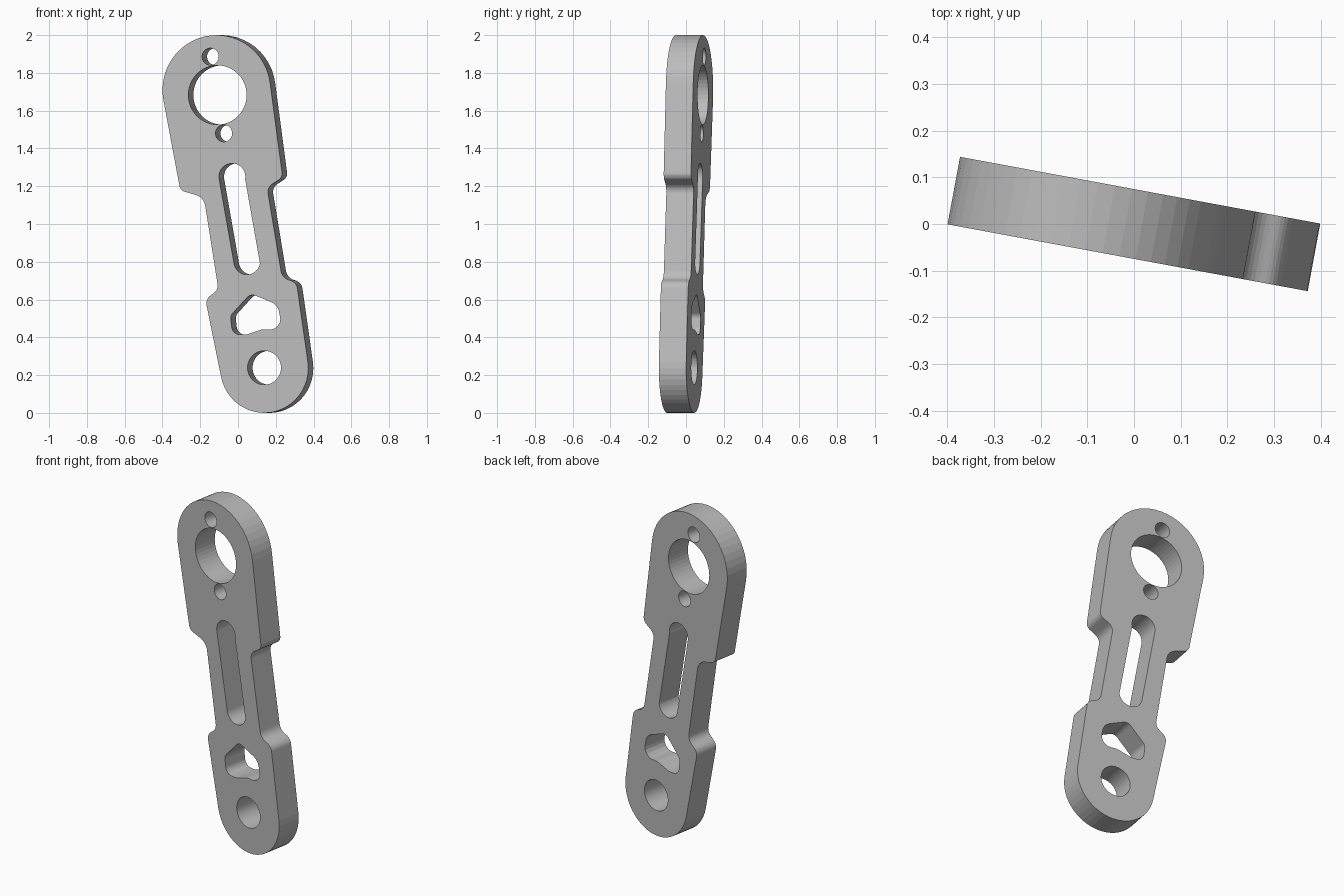
import bpy, bmesh
from math import cos, sin, tan, radians, pi, ceil
from mathutils import Vector

cube = bpy.data.objects.get("Cube")
if cube:
    bpy.data.objects.remove(cube, do_unlink=True)

THICKNESS = 0.147
TURN = radians(-10.5)


def arc(cx, cz, r, start, end):
    """Points on an arc, angles in degrees."""
    n = max(4, ceil(abs(end - start) / 7.5))
    angles = [radians(start + (end - start) * i / n) for i in range(n + 1)]
    return [Vector((cx + r * cos(a), cz + r * sin(a))) for a in angles]


def circle(cx, cz, r):
    return arc(cx, cz, r, 0, 360)[:-1]


def fillet(prev, corner, nxt, r):
    """Round one corner with a tangent arc."""
    corner = Vector(corner)
    d1 = (Vector(prev) - corner).normalized()
    d2 = (Vector(nxt) - corner).normalized()
    half = d1.angle(d2) / 2
    centre = corner + (d1 + d2).normalized() * (r / sin(half))
    a = corner + d1 * (r / tan(half)) - centre
    b = corner + d2 * (r / tan(half)) - centre
    n = 6
    return [centre + (a * (1 - i / n) + b * (i / n)).normalized() * r
            for i in range(n + 1)]


def rounded(corners, first=None, last=None):
    """Round a run of (x, z, radius) corners, closed unless ends are given."""
    pts = [c[:2] for c in corners]
    before = first if first else pts[-1]
    after = last if last else pts[0]
    chain = [before] + pts + [after]
    out = []
    for i, c in enumerate(corners):
        out += fillet(chain[i], c[:2], chain[i + 2], c[2])
    return out


# Outer outline: two round ends joined by a stepped waist
top_end = arc(-0.102, 1.709, 0.291, 7, 191)
bottom_end = arc(0.155, 0.237, 0.237, 191.5, 367)
left_waist = rounded([(-0.297, 1.178, 0.04), (-0.17, 1.141, 0.07),
                      (-0.092, 0.653, 0.05), (-0.162, 0.6, 0.05)],
                     top_end[-1], bottom_end[0])
right_waist = rounded([(0.329, 0.69, 0.05), (0.251, 0.716, 0.06),
                       (0.17, 1.194, 0.05), (0.254, 1.247, 0.04)],
                      bottom_end[-1], top_end[0])
outline = top_end + left_waist + bottom_end + right_waist

# Openings: pivot holes, pin holes, long slot and the angular window
slot = arc(-0.018, 1.25, 0.071, -10, 190 - 20 + 20) + arc(0.062, 0.803, 0.071, 190, 350)
window = rounded([(0.081, 0.631, 0.04), (0.227, 0.573, 0.07),
                  (0.254, 0.44, 0.055), (0.146, 0.443, 0.09),
                  (0.059, 0.414, 0.06), (-0.016, 0.414, 0.045),
                  (-0.027, 0.515, 0.04)])
loops = [outline, slot, window,
         circle(-0.097, 1.683, 0.157), circle(0.155, 0.239, 0.09),
         circle(-0.135, 1.886, 0.045), circle(-0.063, 1.48, 0.045)]

# Filled profile extruded to the plate thickness
curve = bpy.data.curves.new("link_profile", "CURVE")
curve.dimensions = "2D"
curve.fill_mode = "BOTH"
curve.extrude = THICKNESS / 2
for loop in loops:
    spline = curve.splines.new("POLY")
    spline.points.add(len(loop) - 1)
    for point, co in zip(spline.points, loop):
        point.co = (co.x, co.y, 0, 1)
    spline.use_cyclic_u = True

profile = bpy.data.objects.new("link_profile", curve)
bpy.context.collection.objects.link(profile)
bpy.context.view_layer.update()
mesh = bpy.data.meshes.new_from_object(
    profile.evaluated_get(bpy.context.evaluated_depsgraph_get()))
bpy.data.objects.remove(profile, do_unlink=True)

# Weld the caps to the walls
bm = bmesh.new()
bm.from_mesh(mesh)
bmesh.ops.remove_doubles(bm, verts=bm.verts, dist=0.0005)
bmesh.ops.recalc_face_normals(bm, faces=bm.faces)
for face in bm.faces:
    face.smooth = False
bm.to_mesh(mesh)
bm.free()

# Stand the plate upright, turned slightly about the vertical
plate = bpy.data.objects.new("link_plate", mesh)
bpy.context.collection.objects.link(plate)
plate.rotation_euler = (pi / 2, 0, TURN)

grey = bpy.data.materials.new("plain_grey")
grey.use_nodes = True
colour = (0.5, 0.5, 0.5, 1)
grey.diffuse_color = colour
grey.node_tree.nodes["Principled BSDF"].inputs["Base Color"].default_value = colour
mesh.materials.clear()
mesh.materials.append(grey)
